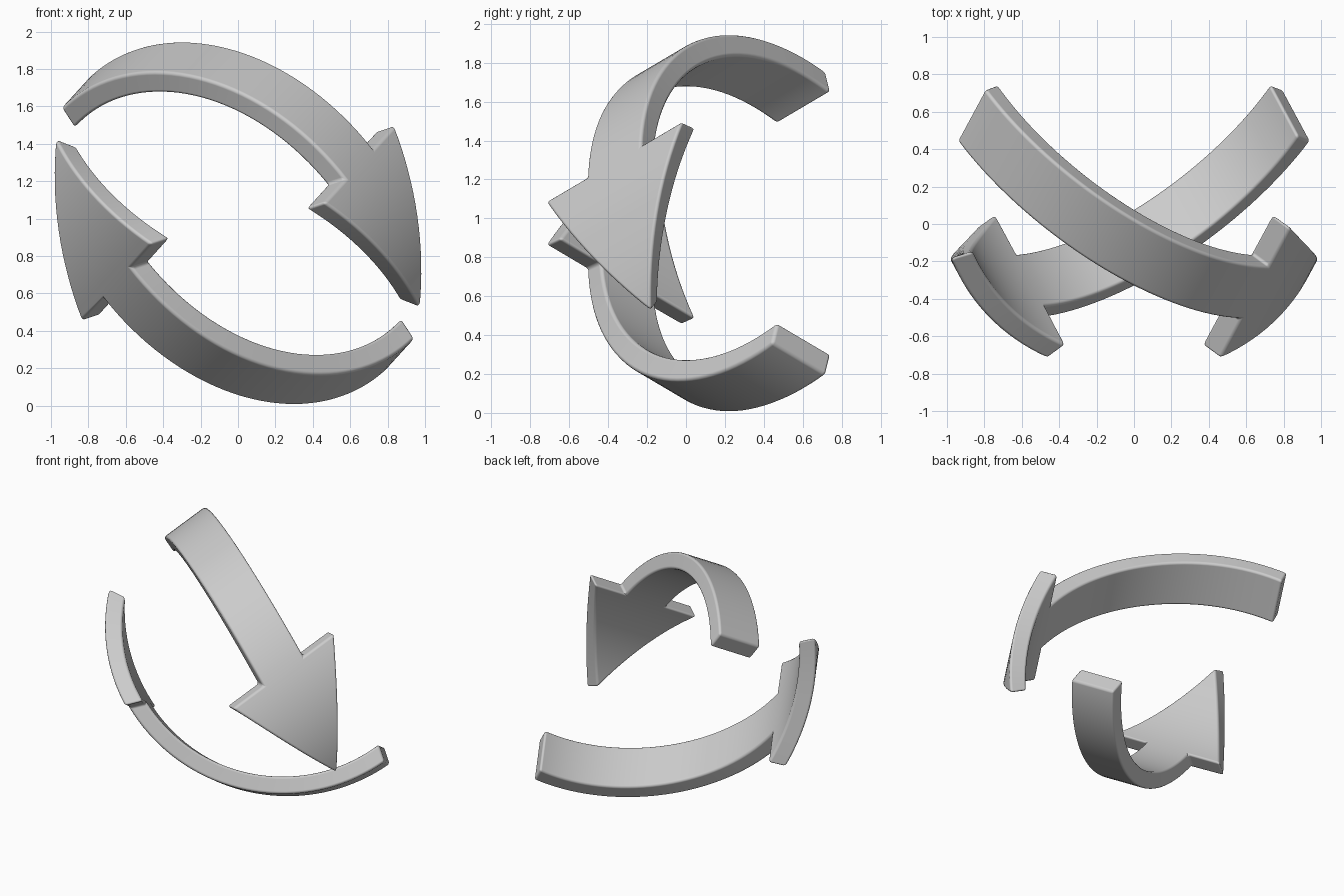
import bpy, bmesh, math
from mathutils import Vector, Matrix

if "Cube" in bpy.data.objects:
    bpy.data.objects.remove(bpy.data.objects["Cube"])

# Slanted frame: ARC_U and ARC_N span the bend, ACROSS runs over the strip width
ACROSS = Vector((0.42, 0.78, 0.46)).normalized()
ARC_U = Vector((0.74, 0, -0.673)).normalized()
ARC_N = ARC_U.cross(ACROSS)
if ARC_N.z < 0:
    ARC_N.negate()

CENTRE_U, CENTRE_N, RADIUS, THICK = -0.54, 0.10, 1.23, 0.122
TAIL, BASE, TIP = 177.9, 83.0, 42.2          # angles along the arc
BAND_HALF, HEAD_HALF = 0.178, 0.448
BAND_STEPS, HEAD_STEPS = 36, 16

grey = bpy.data.materials.new("grey")
grey.diffuse_color = (0.6, 0.6, 0.6, 1)
grey.use_nodes = True
grey.node_tree.nodes["Principled BSDF"].inputs["Base Color"].default_value = grey.diffuse_color


def arc_point(angle, offset, inner):
    """Point on the outer or inner skin; the inner skin is slid to the tail."""
    a = math.radians(angle)
    mid_u = CENTRE_U + RADIUS * math.cos(a)
    mid_n = CENTRE_N + RADIUS * math.sin(a)
    drift = 0.862 - 0.135 * (mid_u + 1.778) - 0.0806 * (mid_n - 0.146)
    if inner:
        a += math.radians(1.9)
    r = RADIUS - (THICK if inner else 0)
    return (ARC_U * (CENTRE_U + r * math.cos(a))
            + ARC_N * (CENTRE_N + r * math.sin(a))
            + ACROSS * (drift + offset))


def build_arrow(name):
    # Flat arrow layout as (angle, offset) cells, wrapped on the arc
    band = [(TAIL + (BASE - TAIL) * i / BAND_STEPS, BAND_HALF)
            for i in range(BAND_STEPS + 1)]
    head = [(BASE + (TIP - BASE) * i / HEAD_STEPS, HEAD_HALF * (1 - i / HEAD_STEPS))
            for i in range(HEAD_STEPS + 1)]
    cells = []
    for (a, h), (b, k) in zip(band, band[1:]):
        cells.append([(a, -h), (a, h), (b, k), (b, -k)])
    for i, ((a, h), (b, k)) in enumerate(zip(head, head[1:])):
        start = [(a, -h), (a, h)]
        if i == 0:
            start = [(a, -h), (a, -BAND_HALF), (a, BAND_HALF), (a, h)]
        cells.append(start + ([(b, k), (b, -k)] if k > 1e-6 else [(b, 0)]))

    bm = bmesh.new()
    verts = {}

    def vert(p, inner):
        key = (round(p[0], 4), round(p[1], 4), inner)
        if key not in verts:
            verts[key] = bm.verts.new(arc_point(p[0], p[1], inner))
        return verts[key]

    # Outer and inner skins, then walls around the outline
    edges = set()
    for c in cells:
        bm.faces.new([vert(p, False) for p in c])
        bm.faces.new([vert(p, True) for p in reversed(c)])
        edges.update((p, q) for p, q in zip(c, c[1:] + c[:1]))
    for p, q in edges:
        if (q, p) not in edges:
            bm.faces.new([vert(q, False), vert(p, False), vert(p, True), vert(q, True)])
    bmesh.ops.recalc_face_normals(bm, faces=bm.faces)
    mesh = bpy.data.meshes.new(name)
    bm.to_mesh(mesh)
    bm.free()
    mesh.materials.append(grey)
    obj = bpy.data.objects.new(name, mesh)
    bpy.context.collection.objects.link(obj)
    # Softened edges
    bevel = obj.modifiers.new("soft_edges", 'BEVEL')
    bevel.width = 0.018
    bevel.segments = 3
    bevel.limit_method = 'ANGLE'
    bevel.angle_limit = math.radians(30)
    bevel.harden_normals = True
    bpy.ops.object.select_all(action='DESELECT')
    obj.select_set(True)
    bpy.context.view_layer.objects.active = obj
    bpy.ops.object.shade_smooth_by_angle(angle=math.radians(40))
    return obj


# Two arrows chasing each other, half a turn apart about the y axis
build_arrow("upper_arrow")
lower = build_arrow("lower_arrow")
lower.data.transform(Matrix.Translation((0, 0, 1.95)) @ Matrix.Rotation(math.pi, 4, 'Y'))
